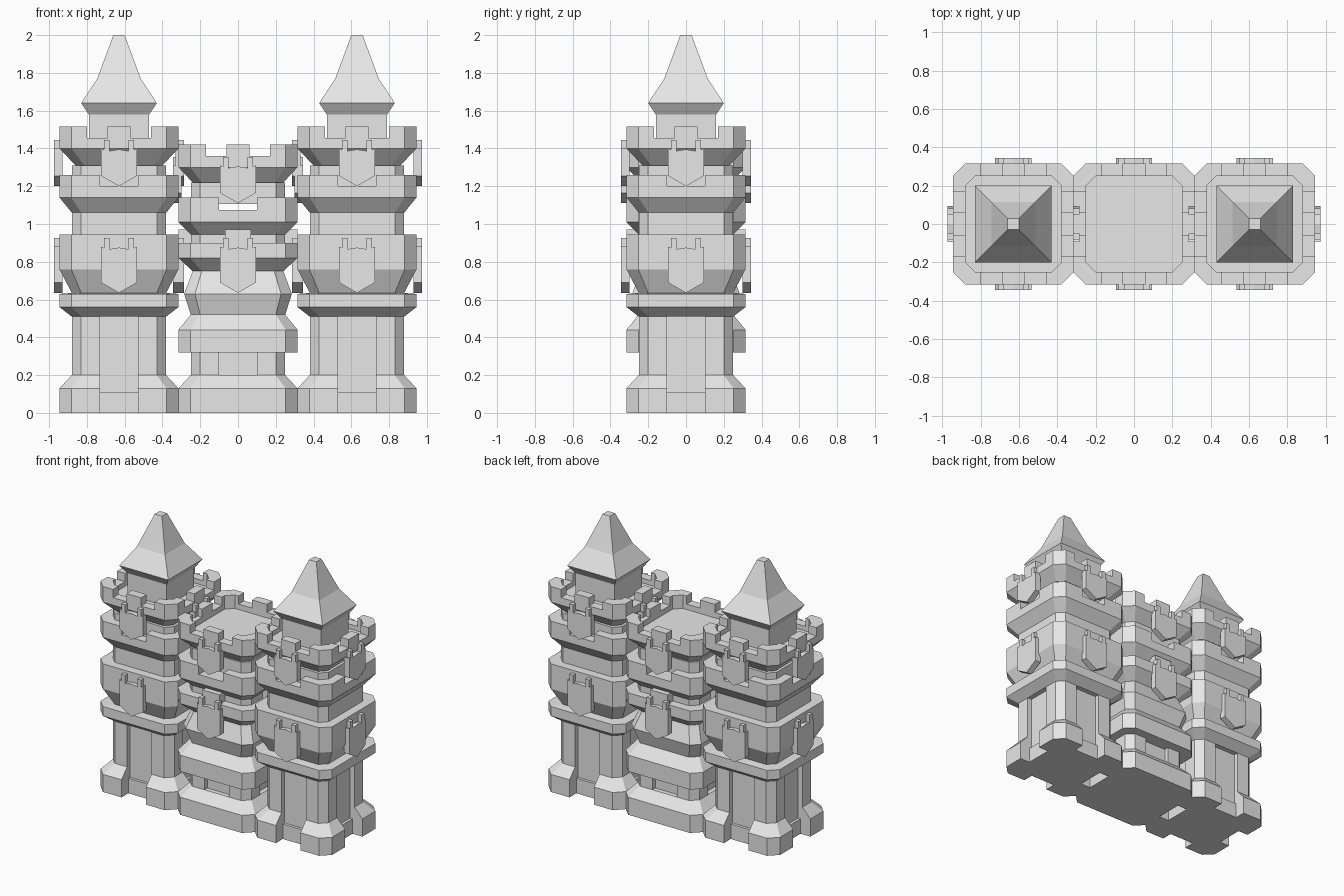
import bpy, bmesh
from math import pi
from mathutils import Matrix, Vector

old = bpy.data.objects.get("Cube")
if old:
    bpy.data.objects.remove(old)

stone = bpy.data.materials.new("light_grey_stone")
stone.use_nodes = True
GREY = (0.8, 0.8, 0.8, 1)
stone.diffuse_color = GREY
stone.node_tree.nodes["Principled BSDF"].inputs["Base Color"].default_value = GREY

OUT, SHAFT, NOTCH, SPACING = 0.315, 0.25, 0.1, 0.63


def four_ways(points):
    """Repeat a quarter outline around the z axis."""
    return [Matrix.Rotation(k * pi / 2, 2) @ Vector(p) for k in range(4) for p in points]


def section(h, notch=0, chamfer=0.2):
    """Chamfered square outline, optionally with a recess in each side."""
    c = h * (1 - chamfer)
    if not chamfer:
        return four_ways([(h, h)])
    mid = [(h, -NOTCH), (h - notch, -NOTCH), (h - notch, NOTCH), (h, NOTCH)] if notch else []
    return four_ways([(h, -c)] + mid + [(h, c)])


def loft(bm, levels):
    """Skin a stack of (outline, z) levels and cap both ends."""
    rings = [[bm.verts.new((p[0], p[1], z)) for p in outline] for outline, z in levels]
    n = len(rings[0])
    for a, b in zip(rings, rings[1:]):
        for i in range(n):
            j = (i + 1) % n
            bm.faces.new((a[i], a[j], b[j], b[i]))
    bm.faces.new(rings[0][::-1])
    bm.faces.new(rings[-1])


def box(bm, x, y, z):
    outline = [(x[0], y[0]), (x[1], y[0]), (x[1], y[1]), (x[0], y[1])]
    loft(bm, [(outline, z[0]), (outline, z[1])])


def turned(bm, build):
    """Build one piece on the front, then copy it to all four sides."""
    start = set(bm.verts)
    build(bm)
    new = [v for v in bm.verts if v not in start]
    faces = list({f for v in new for f in v.link_faces})
    for k in range(1, 4):
        copy = bmesh.ops.duplicate(bm, geom=new + faces)["geom"]
        bmesh.ops.rotate(bm, verts=[g for g in copy if isinstance(g, bmesh.types.BMVert)],
                         matrix=Matrix.Rotation(k * pi / 2, 3, 'Z'))


def corner_merlons(bm, gap, z0, z1):
    """Four chamfered corner blocks standing on a parapet."""
    o, i = OUT * 0.8, SHAFT * 0.8
    shape = [(OUT, gap), (OUT, o), (o, OUT), (gap, OUT),
             (gap, SHAFT), (i, SHAFT), (SHAFT, i), (SHAFT, gap)]
    turned(bm, lambda b: loft(b, [(shape, z0), (shape, z1)]))


def centre_merlons(bm, half, z0, z1):
    turned(bm, lambda b: box(b, (-half, half), (-OUT, -SHAFT), (z0, z1)))


def shields(bm, tip, height):
    """Pointed shield with two hanging pegs on every side."""
    half = [(0.095, 0.055), (0.095, height), (0.06, height - 0.015)]
    shape = [(0, 0)] + half + [(0, height - 0.005)] + [(-x, z) for x, z in half[::-1]]

    def one(b):
        back = [b.verts.new((x, -0.3, tip + z)) for x, z in shape]
        front = [b.verts.new((x, -0.345, tip + z)) for x, z in shape]
        b.faces.new(back)
        b.faces.new(front[::-1])
        for i in range(len(shape)):
            j = (i + 1) % len(shape)
            b.faces.new((back[i], front[i], front[j], back[j]))
        for s in (-1, 1):
            box(b, (s * 0.065 - 0.015, s * 0.065 + 0.015), (-0.345, -0.3),
                (tip + height - 0.03, tip + height + 0.045))
    turned(bm, one)


def part(name, centres, build):
    """Make one mesh and place it at every given x."""
    bm = bmesh.new()
    build(bm)
    bmesh.ops.recalc_face_normals(bm, faces=bm.faces[:])
    mesh = bpy.data.meshes.new(name)
    bm.to_mesh(mesh)
    bm.free()
    mesh.materials.append(stone)
    for x in centres:
        prefix = "left_" if x > 0 else "right_" if x < 0 else "middle_"
        ob = bpy.data.objects.new(prefix + name, mesh)
        ob.location.x = x
        bpy.context.collection.objects.link(ob)


def stack(levels):
    return lambda bm: loft(bm, [(section(h), z) for h, z in levels])


def notched_stack(levels):
    return lambda bm: loft(bm, [(section(h, d), z) for h, d, z in levels])


SIDES, MID = (-SPACING, SPACING), (0,)

# Side towers: recessed plinth and shaft
part("tower_base", SIDES, notched_stack([
    (OUT, 0.08, 0), (OUT, 0.08, 0.11), (OUT, 0.1, 0.11), (OUT, 0.1, 0.13),
    (SHAFT, 0.035, 0.2), (SHAFT, 0.035, 0.51)]))

# Side towers: ledges, bulging storey, gallery and open parapet
part("tower_body", SIDES, stack([
    (SHAFT, 0.51), (OUT, 0.56), (OUT, 0.63), (SHAFT, 0.635), (OUT, 0.76),
    (OUT, 0.945), (SHAFT, 0.945), (SHAFT, 1.06), (OUT, 1.14), (OUT, 1.2),
    (SHAFT, 1.2), (SHAFT, 1.31), (0.23, 1.31), (OUT, 1.4), (OUT, 1.455),
    (SHAFT, 1.455), (SHAFT, 1.42)]))


def tower_battlements(bm):
    corner_merlons(bm, NOTCH, 1.2, 1.26)
    corner_merlons(bm, 0.17, 1.455, 1.515)
    centre_merlons(bm, 0.06, 1.455, 1.515)


part("tower_battlements", SIDES, tower_battlements)

# Side towers: square turret with flared pointed roof
part("turret_roof", SIDES, lambda bm: loft(bm, [
    (section(h, chamfer=0), z) for h, z in
    [(0.16, 1.41), (0.16, 1.58), (0.2, 1.64), (0.115, 1.77), (0.03, 2.0)]]))


def tower_shields(bm):
    shields(bm, 0.635, 0.245)
    shields(bm, 1.2, 0.2)


part("tower_shields", SIDES, tower_shields)

# Middle tower: plinth, recessed neck and lower storeys
part("keep_base", MID, stack([(OUT, 0), (OUT, 0.13), (SHAFT, 0.2)]))
part("keep_neck", MID, notched_stack([(SHAFT, 0.035, 0.2), (SHAFT, 0.035, 0.32)]))
part("keep_body", MID, stack([
    (OUT, 0.32), (OUT, 0.44), (SHAFT, 0.52), (0.285, 0.63), (0.24, 0.75),
    (OUT, 0.82), (OUT, 0.9), (SHAFT, 0.9), (SHAFT, 0.945), (OUT, 1.01),
    (OUT, 1.075)]))

# Middle tower: top storey, raised a little above the gallery floor
part("keep_top", MID, stack([
    (SHAFT, 1.105), (SHAFT, 1.22), (0.24, 1.22), (OUT, 1.3), (OUT, 1.36),
    (SHAFT, 1.36), (SHAFT, 1.32)]))


def keep_battlements(bm):
    centre_merlons(bm, 0.07, 0.9, 0.97)
    corner_merlons(bm, NOTCH, 1.075, 1.14)
    corner_merlons(bm, 0.17, 1.36, 1.42)
    centre_merlons(bm, 0.06, 1.36, 1.42)


part("keep_battlements", MID, keep_battlements)


def keep_shields(bm):
    shields(bm, 0.635, 0.245)
    shields(bm, 1.11, 0.2)


part("keep_shields", MID, keep_shields)
